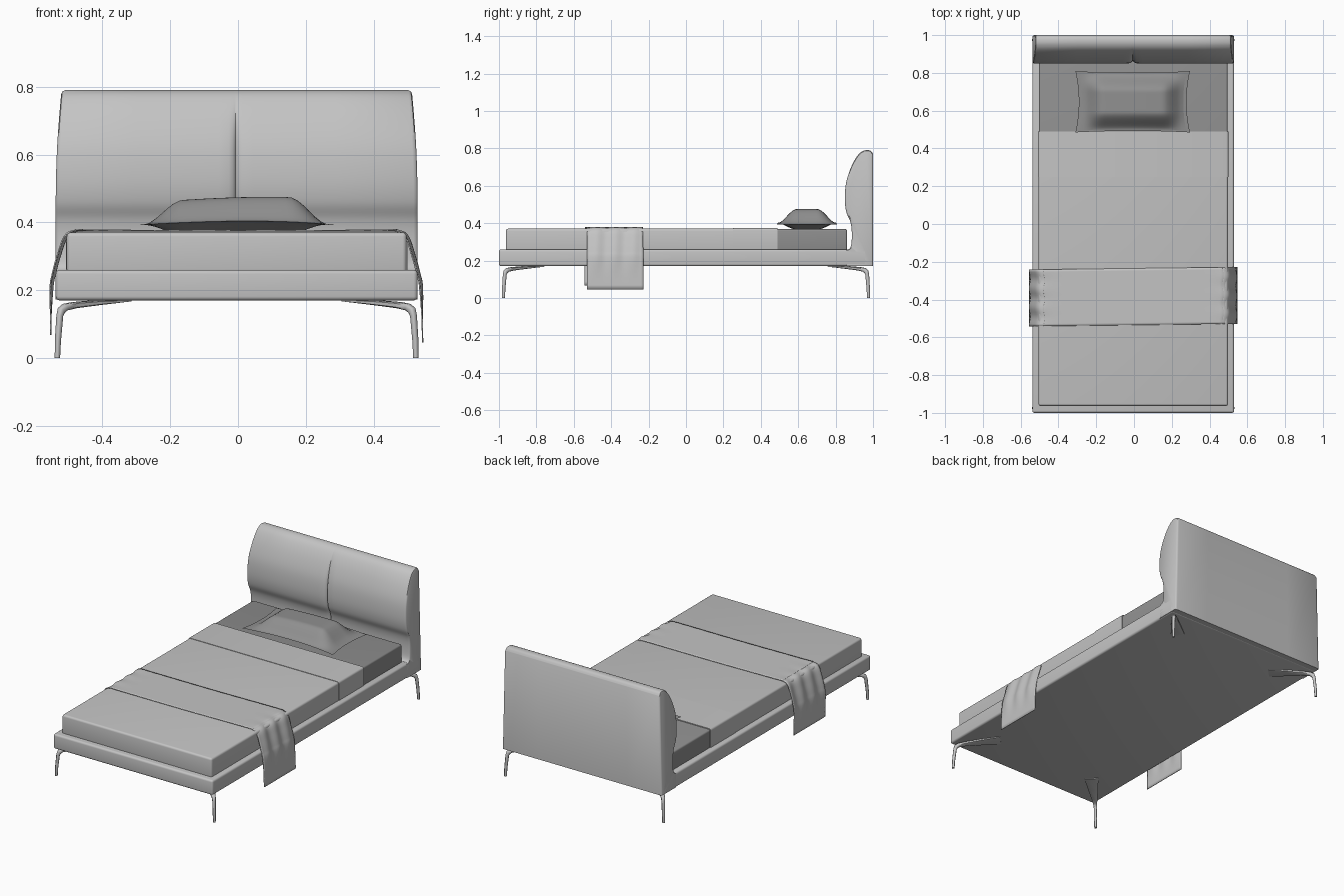
import bpy, bmesh
from math import sin, pi, sqrt
from mathutils import Vector

cube = bpy.data.objects.get("Cube")
if cube:
    bpy.data.objects.remove(cube, do_unlink=True)


def material(name, value):
    m = bpy.data.materials.new(name)
    m.use_nodes = True
    m.diffuse_color = (value, value, value, 1)
    m.node_tree.nodes["Principled BSDF"].inputs["Base Color"].default_value = m.diffuse_color
    return m


LIGHT = material("light grey fabric", 0.55)
DARK = material("dark grey linen", 0.28)
CX = -0.004  # bed centre line


def finish(name, bm, mat, angle=40):
    bmesh.ops.recalc_face_normals(bm, faces=bm.faces)
    mesh = bpy.data.meshes.new(name)
    bm.to_mesh(mesh)
    bm.free()
    mesh.materials.append(mat)
    ob = bpy.data.objects.new(name, mesh)
    bpy.context.collection.objects.link(ob)
    bpy.ops.object.select_all(action='DESELECT')
    ob.select_set(True)
    bpy.context.view_layer.objects.active = ob
    bpy.ops.object.shade_smooth_by_angle(angle=angle * pi / 180)
    return ob


def rounded_box(name, half_x, y, z, radius, mat, square_ends=()):
    """Box on the centre line; edges of the y values in square_ends stay sharp."""
    bm = bmesh.new()
    bmesh.ops.create_cube(bm, size=1)
    for v in bm.verts:
        v.co = (CX + 2 * half_x * v.co.x, y[v.co.y > 0], z[v.co.z > 0])
    edges = [e for e in bm.edges
             if not any(all(abs(v.co.y - s) < 1e-4 for v in e.verts) for s in square_ends)]
    bmesh.ops.bevel(bm, geom=edges, offset=radius, segments=4, profile=0.5, affect='EDGES')
    return finish(name, bm, mat)


def skin(bm, rings, closed=True, caps=True):
    """Join rows of points with quads, optionally as closed rings with caps."""
    rows = [[bm.verts.new(p) for p in r] for r in rings]
    n = len(rows[0])
    for a, b in zip(rows, rows[1:]):
        for i in range(n if closed else n - 1):
            j = (i + 1) % n
            bm.faces.new((a[i], a[j], b[j], b[i]))
    if caps:
        bm.faces.new(rows[0])
        bm.faces.new(rows[-1])


def spline(points, steps=5):
    """Smooth curve through points."""
    p = [Vector(q) for q in points]
    p = [p[0]] + p + [p[-1]]
    out = []
    for a, b, c, d in zip(p, p[1:], p[2:], p[3:]):
        for k in range(steps):
            t = k / steps
            out.append(0.5 * (2 * b + (c - a) * t + (2 * a - 5 * b + 4 * c - d) * t * t
                              + (3 * b - a - 3 * c + d) * t ** 3))
    return out + [p[-1]]


def smooth(t):
    t = max(0, min(1, t))
    return t * t * (3 - 2 * t)


# Base frame
rounded_box("bed_frame", 0.534, (-1, 0.97), (0.17, 0.26), 0.012, LIGHT)

# Headboard: curved side profile carried across the width, pinched at the seam
front = spline([(0.855, 0.255), (0.875, 0.265), (0.885, 0.295), (0.886, 0.36), (0.878, 0.41),
                (0.857, 0.46), (0.849, 0.53), (0.857, 0.62), (0.885, 0.705), (0.92, 0.765),
                (0.952, 0.788), (0.985, 0.788), (1.0, 0.77)])
profile = [(0.855, 0.172)] + [tuple(p) for p in front] + [(1.0, 0.172)]
seam = CX - 0.003
stations = [(-0.534, 0.012), (-0.5305, 0.004), (-0.522, 0), (-0.3, 0), (-0.05, 0),
            (-0.02, 0.002), (-0.008, 0.006), (-0.003, 0.011), (0, 0.015)]
stations += [(-x, d) for x, d in reversed(stations[:-1])]
rings = []
for x, inset in stations:
    ring = []
    for y, z in profile:
        at_end = abs(x) > 0.5
        taper = 1 - 0.03 * max(0, (z - 0.45) / 0.34) ** 2
        if at_end:
            y += inset * (0.6 if y < 0.95 else -0.6)
            z -= inset * smooth((z - 0.6) / 0.15)
        elif y < 0.95 and z > 0.27:
            y += inset * smooth((0.8 - z) / 0.2)
        ring.append((seam * (not at_end) + CX * at_end + x * taper, y, z))
    rings.append(ring)
bm = bmesh.new()
skin(bm, rings)
finish("headboard", bm, LIGHT)

# Mattress, bed cover and folded-back band
rounded_box("mattress", 0.499, (-0.955, 0.862), (0.25, 0.368), 0.01, DARK)
rounded_box("bed_cover", 0.5015, (-0.963, 0.487), (0.25, 0.3705), 0.012, LIGHT, (0.487,))
rounded_box("cover_fold", 0.504, (0.25, 0.489), (0.25, 0.373), 0.012, LIGHT, (0.25, 0.489))

# Throw blanket hanging over both sides
path = spline([(-0.553, 0.068), (-0.551, 0.2), (-0.543, 0.25), (-0.528, 0.305), (-0.508, 0.358),
               (-0.48, 0.375), (-0.42, 0.377), (0, 0.375), (0.42, 0.377), (0.47, 0.375),
               (0.498, 0.358), (0.517, 0.305), (0.532, 0.25), (0.541, 0.2), (0.545, 0.046)])
rows = []
for x, z in path:
    row = []
    fold = smooth((abs(x) - 0.4) / 0.1) * smooth((z - 0.1) / 0.12)
    for k in range(25):
        t = k / 24
        y = -0.535 + 0.3 * t + 0.012 * x
        ripple = 0.004 * fold * sin(t * 19 + x * 9)
        row.append((x + ripple * (1 if x > 0 else -1), y, z + ripple * 0.4))
    rows.append(row)
bm = bmesh.new()
skin(bm, rows, closed=False, caps=False)
throw = finish("throw_blanket", bm, LIGHT, 60)
mod = throw.modifiers.new("thickness", 'SOLIDIFY')
mod.thickness = 0.004
mod.offset = 0

# Pillow: two puffed sheets meeting at a flat hem
bm = bmesh.new()
N = 32
for side in (1, -1):
    sheet = []
    for i in range(N + 1):
        u = 2 * i / N - 1
        row = []
        for j in range(N + 1):
            v = 2 * j / N - 1
            puff = smooth((0.95 - abs(u)) / 0.42) * smooth((0.95 - abs(v)) / 0.62) ** 0.8
            x = -0.007 + u * (0.303 - 0.018 * (1 - v * v) * abs(u))
            y = 0.647 + v * (0.162 - 0.008 * (1 - u * u) * abs(v))
            hem = 0.392 + 0.012 * (1 - u * u) + 0.003 * u * (1 - u * u)
            top = 0.07 + 0.006 * u
            z = hem + (top * puff if side > 0 else -0.034 * puff)
            row.append((x, y, z))
        sheet.append(row)
    skin(bm, sheet, closed=False, caps=False)
bmesh.ops.remove_doubles(bm, verts=bm.verts, dist=0.0004)
finish("pillow", bm, DARK, 60)

# Legs: slim post bending into a flared arm (run, height, half width, half depth)
sections = [(0, 0, 0.007, 0.007), (0.002, 0.05, 0.008, 0.008), (0.01, 0.125, 0.009, 0.009),
            (0.016, 0.14, 0.01, 0.011), (0.032, 0.15, 0.012, 0.01), (0.07, 0.156, 0.017, 0.009),
            (0.16, 0.163, 0.028, 0.007), (0.27, 0.169, 0.04, 0.003)]
square = [(1, 0.6), (0.6, 1), (-0.6, 1), (-1, 0.6), (-1, -0.6), (-0.6, -1), (0.6, -1), (1, -0.6)]
for sx, side in ((1, "left"), (-1, "right")):
    for sy, end in ((-1, "front"), (1, "back")):
        inward = Vector((-sx, -sy, 0)).normalized()
        across = Vector((-inward.y, inward.x, 0))
        foot = Vector((CX + sx * 0.529, sy * 0.976, 0))
        rings = []
        for k, (run, z, w, d) in enumerate(sections):
            a, b = sections[max(k - 1, 0)], sections[min(k + 1, len(sections) - 1)]
            dr, dz = b[0] - a[0], b[1] - a[1]
            length = sqrt(dr * dr + dz * dz)
            if k == 0:
                dr, dz, length = 0, 1, 1
            depth = inward * (dz / length) - Vector((0, 0, dr / length))
            centre = foot + inward * run + Vector((0, 0, z))
            rings.append([centre + across * w * p + depth * d * q for p, q in square])
        bm = bmesh.new()
        skin(bm, rings)
        finish(f"{end}_{side}_leg", bm, LIGHT, 50)
